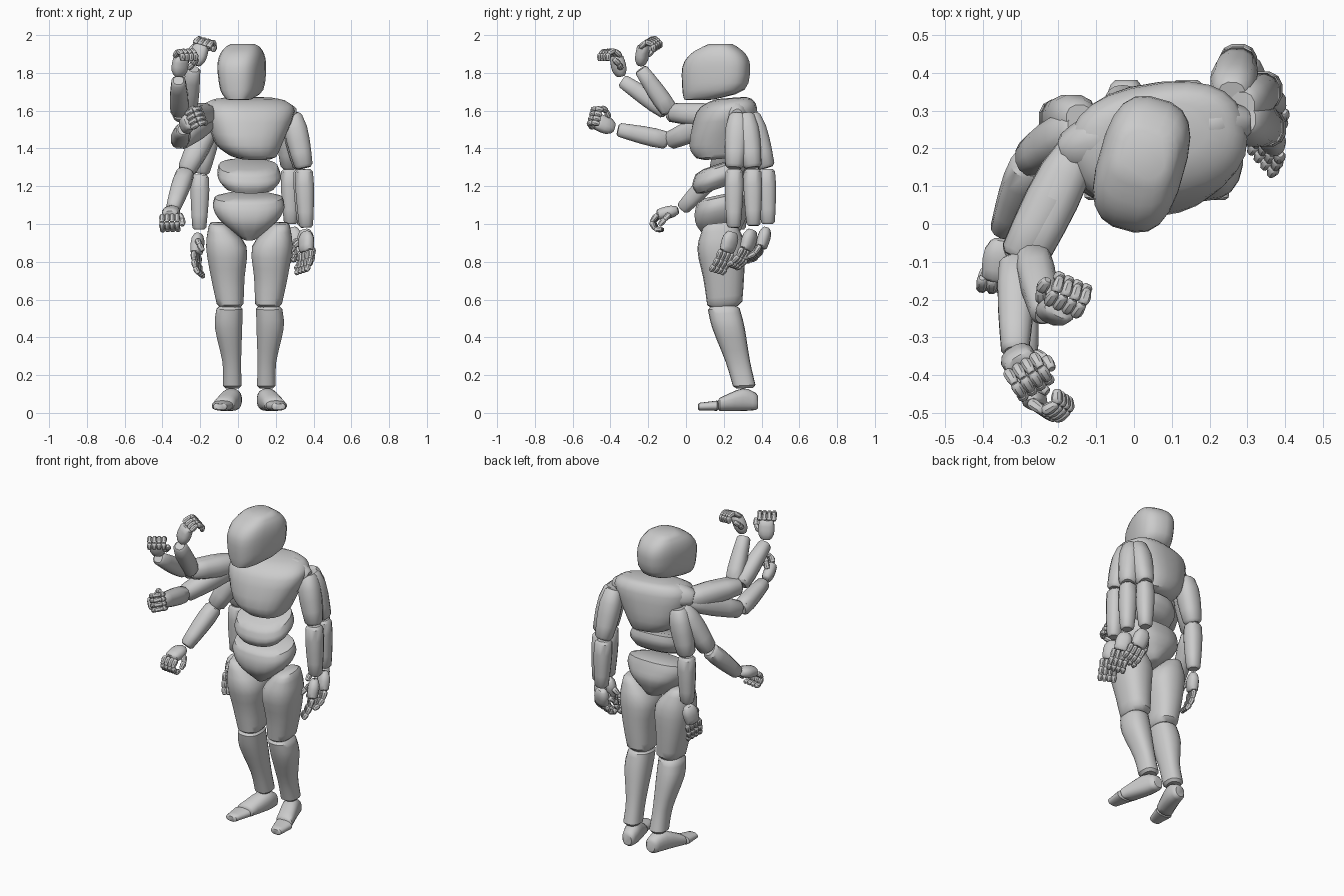
import bpy, bmesh, math
from mathutils import Vector as V
from math import sin, cos, pi, radians

if "Cube" in bpy.data.objects:
    bpy.data.objects.remove(bpy.data.objects["Cube"])

def loft(name, rings, U, W, n=18, p=2.4, bevel=.3, steps=3):
    """Smooth skin through super-elliptic rings (x, y, z, ru, rw), with bevelled ends."""
    rings = [V(r) for r in rings]
    U, W = V(U), V(W)
    path = []
    for i in range(len(rings) - 1):                      # Catmull-Rom between rings
        a, b, c, d = (rings[min(max(i + k, 0), len(rings) - 1)] for k in (-1, 0, 1, 2))
        for s in range(steps):
            t = s / steps
            path.append((b * 2 + (c - a) * t + (a * 2 - b * 5 + c * 4 - d) * t ** 2
                         + (b * 3 - a - c * 3 + d) * t ** 3) / 2)
    path.append(rings[-1])

    def cap(end, inner):                                 # smaller ring just outside the end
        out = V(end[:3]) - V(inner[:3])
        pos = V(end[:3]) + out.normalized() * bevel * min(end[3], end[4])
        return V((*pos, end[3] * .72, end[4] * .72))
    path = [cap(path[0], path[1])] + path + [cap(path[-1], path[-2])]

    bm = bmesh.new()
    loops = []
    for r in path:
        loop = []
        for i in range(n):
            a = 2 * pi * (i + .5) / n
            u = math.copysign(abs(cos(a)) ** (2 / p), cos(a)) * r[3]
            w = math.copysign(abs(sin(a)) ** (2 / p), sin(a)) * r[4]
            loop.append(bm.verts.new(V(r[:3]) + U * u + W * w))
        loops.append(loop)
    for a, b in zip(loops, loops[1:]):
        for i in range(n):
            j = (i + 1) % n
            bm.faces.new((a[i], a[j], b[j], b[i]))
    bm.faces.new(loops[0])
    bm.faces.new(loops[-1])
    bmesh.ops.recalc_face_normals(bm, faces=bm.faces)
    me = bpy.data.meshes.new(name)
    bm.to_mesh(me)
    bm.free()
    ob = bpy.data.objects.new(name, me)
    bpy.context.collection.objects.link(ob)
    bpy.ops.object.select_all(action='DESELECT')
    bpy.context.view_layer.objects.active = ob
    ob.select_set(True)
    bpy.ops.object.shade_smooth_by_angle(angle=radians(40))

def rod(name, a, b, r0, r1, bulge=0, side=(1, 0, 0), flat=1, n=12):
    """Limb segment from a to b, swelling by bulge in its upper half."""
    d = (b - a).normalized()
    u = V(side) - d * d.dot(V(side))
    u.normalize()
    rings = []
    for k in range(5):
        t = k / 4
        r = r0 + (r1 - r0) * t + bulge * sin(pi * t ** .7)
        rings.append((*a.lerp(b, .04 + .92 * t), r, r * flat))
    loft(name, rings, u, d.cross(u), n, steps=1)

def hand(name, wrist, d, face, curl):
    """Palm, four jointed fingers and a thumb, curling towards face."""
    d = d.normalized()
    face = (face - d * face.dot(d)).normalized()
    s = d.cross(face)
    root = wrist + d * .025
    rod(name + "_palm", root, root + d * .105, .032, .043, .011, s, .7)
    for f in range(4):
        pos, ang = root + d * .108 + s * (f - 1.5) * .027, curl * .6
        for k in range(3):
            q = pos + (d * cos(ang) + face * sin(ang)) * (.048 - .006 * k)
            rod(f"{name}_finger_{f}_{k}", pos, q, .012, .011, .004, s, n=8)
            pos, ang = q, ang + curl
    pos = root + d * .045 + s * .042 + face * .015
    for k in range(2):
        q = pos + (d * .7 + s * (.5 - .5 * k) + face * .5).normalized() * .04
        rod(f"{name}_thumb_{k}", pos, q, .014, .012, .003, s, n=8)
        pos = q

def arm(name, shoulder, elbow, wrist, d, face, curl):
    rod(name + "_upper", shoulder, elbow, .05, .05, .014)
    rod(name + "_forearm", elbow.lerp(wrist, .04), wrist, .048, .038, .006)
    hand(name + "_hand", wrist, d, face, curl)

# posed arms: elbow, wrist, hand direction, palm facing
POSES = {
    "raised_arm_inner": ((-.27, -.08, 1.59), (-.235, -.24, 1.82), (3, 1, 9), (4, 9, 0)),
    "raised_arm_outer": ((-.31, -.09, 1.59), (-.315, -.34, 1.76), (1, -2, 9), (5, -8, 0)),
    "forward_arm": ((-.31, -.09, 1.44), (-.29, -.36, 1.5), (2, -8, 3), (8, 1, 3)),
    "lowered_arm": ((-.275, .17, 1.28), (-.345, -.02, 1.08), (-1, -8, -2), (0, -2, -9)),
    "hanging_arm": ((-.2, .28, 1.27), (-.205, .28, .97), (-1, -2, -8), (8, -3, 0)),
}
for name, pose in POSES.items():
    el, wr, d, face = map(V, pose)
    shoulder = V((-.145, .21 + .25 * max(el.y, 0), 1.57 - .03 * (el.z < 1.4)))
    arm(name, shoulder, el, wr, d, face, .22 if name == "hanging_arm" else 1.1)

# three hanging arms fanned around the other shoulder
for i in range(3):
    a = radians(-13 + 37 * i)
    out = V((cos(a), sin(a), 0))
    hub = V((.2, .29, 0))
    arm(f"side_arm_{i}", hub + out * .06 + V((.03, 0, 1.58)), hub + out * .153 + V((0, 0, 1.3)),
        hub + out * .165 + V((0, 0, .98 + .01 * i)), V((.1 * i, -.3, -1)),
        V((-.8 + .35 * i, -.7, 0)), .18 + .16 * i)

# shoulder plates
rod("shoulder_plate_a", V((-.05, .24, 1.6)), V((-.18, .19, 1.585)), .05, .05, .02)
rod("shoulder_plate_b", V((.15, .26, 1.6)), V((.3, .27, 1.58)), .05, .04, .025)

# helmet-like head, turned slightly
loft("head", [(.005, .07, 1.66, .06, .08), (.02, .145, 1.71, .1, .165), (.02, .16, 1.83, .115, .18),
              (.022, .17, 1.9, .107, .145), (.025, .18, 1.94, .085, .085)],
     (.96, -.27, 0), (.27, .96, 0), 20, 2.8, .15)

# chest, abdomen and pelvis plates, lower at the front
loft("chest", [(.08, .2, 1.36, .12, .145), (.055, .195, 1.43, .178, .175), (.065, .215, 1.6, .235, .155),
               (.06, .235, 1.655, .19, .105)], (.985, .17, 0), (-.17, .985, .08), 24, 2.5, .12)
loft("abdomen", [(.06, .17, 1.2, .135, .115), (.06, .175, 1.25, .17, .142), (.055, .18, 1.305, .158, .13)],
     (.99, .08, 0), (-.08, .99, .33), 20, 2.4, .1)
loft("pelvis", [(.06, .2, .93, .04, .08), (.058, .19, 1.02, .15, .135), (.057, .18, 1.09, .19, .135),
                (.056, .18, 1.14, .18, .12)], (1, 0, 0), (0, 1, .22), 20, 2.4, .12)

# legs, mirrored about x = 0.06
LEG = {
    "thigh": ([(-.1, .18, .99, .055, .09), (-.062, .185, .88, .108, .125), (-.054, .2, .72, .09, .108),
               (-.042, .205, .58, .072, .093)], (0, 1, .1)),
    "shin": ([(-.045, .2, .55, .07, .084), (-.05, .225, .45, .073, .085), (-.033, .275, .27, .05, .064),
              (-.03, .308, .145, .05, .06)], (0, 1, .05)),
    "foot": ([(-.022, .37, .06, .04, .045), (-.035, .3, .07, .053, .06), (-.075, .18, .045, .055, .035)],
             (0, 0, 1)),
    "toes": ([(-.083, .165, .038, .056, .027), (-.095, .07, .033, .036, .02)], (0, 0, 1)),
}
for part, (rings, W) in LEG.items():
    loft(part + "_a", rings, (1, 0, 0), W)
    loft(part + "_b", [(.12 - r[0], *r[1:]) for r in rings], (1, 0, 0), W)
